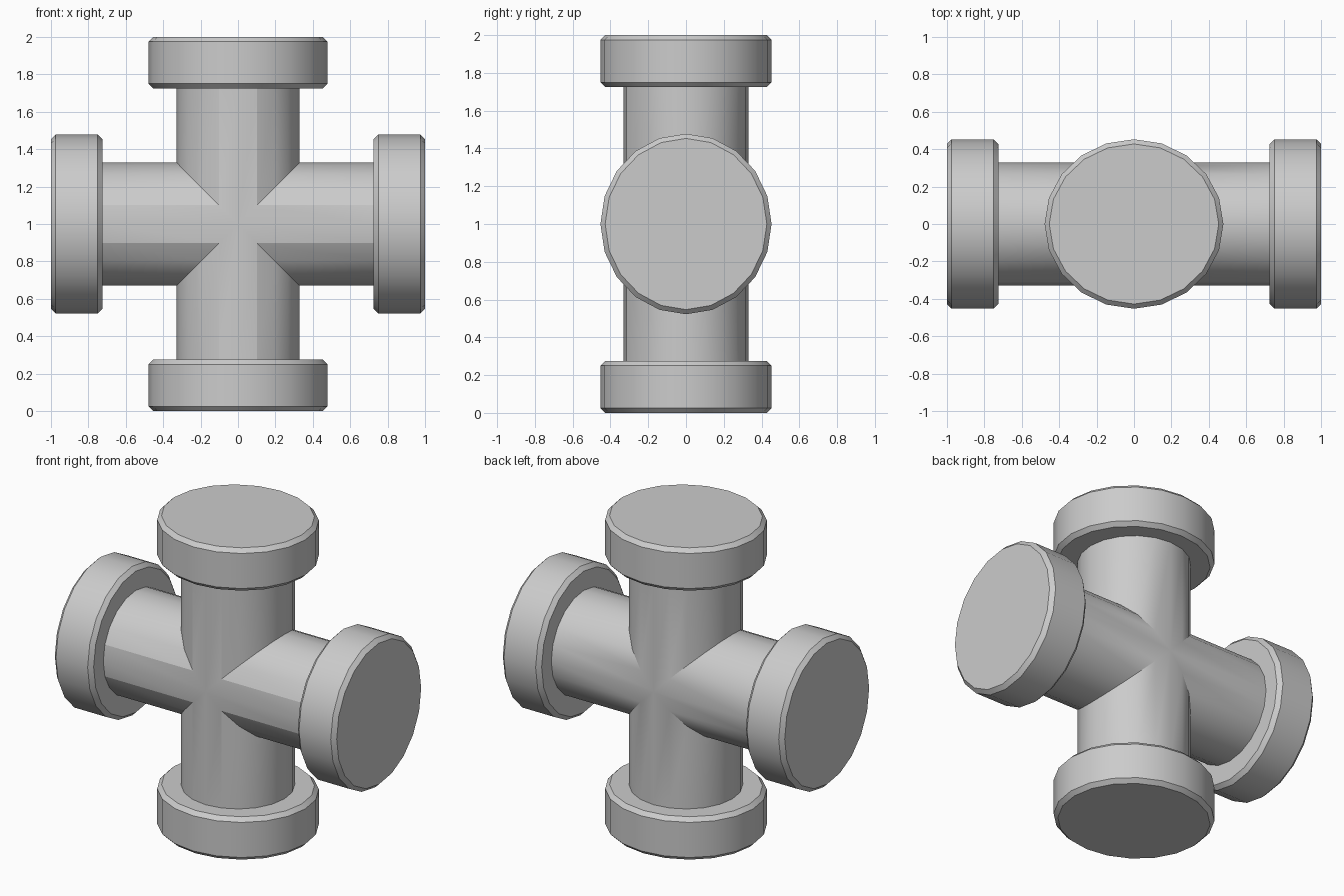
import bpy, bmesh
from math import sin, cos, pi, radians
from mathutils import Vector, Matrix

cube = bpy.data.objects.get("Cube")
if cube:
    bpy.data.objects.remove(cube, do_unlink=True)

SIDES = 20
PIPE_R = 0.33
CAP_WIDE, CAP_DEEP = 0.478, 0.453     # caps are slightly oval
CAP_THICK, BEVEL = 0.275, 0.025
CENTRE = Vector((0, 0, 1))

grey = bpy.data.materials.new("pipe grey")
grey.use_nodes = True
colour = (0.6, 0.6, 0.6, 1)
grey.diffuse_color = colour
grey.node_tree.nodes["Principled BSDF"].inputs["Base Color"].default_value = colour

# Quarter turns about y that aim an upright arm in each direction
ARMS = {"top": 0, "left": 1, "bottom": 2, "right": 3}


def turn(quarters):
    return Matrix.Translation(CENTRE) @ Matrix.Rotation(quarters * pi / 2, 4, "Y")


def ring(bm, matrix, rx, ry, height):
    """One loop of vertices; height is a function of the local x."""
    verts = []
    for i in range(SIDES):
        a = 2 * pi * i / SIDES
        x, y = rx * cos(a), ry * sin(a)
        verts.append(bm.verts.new(matrix @ Vector((x, y, height(x)))))
    return verts


def bridge(bm, low, high):
    for i in range(SIDES):
        j = (i + 1) % SIDES
        bm.faces.new((low[i], low[j], high[j], high[i]))


def finish(bm, name):
    bmesh.ops.recalc_face_normals(bm, faces=bm.faces[:])
    mesh = bpy.data.meshes.new(name)
    bm.to_mesh(mesh)
    bm.free()
    mesh.materials.append(grey)
    obj = bpy.data.objects.new(name, mesh)
    bpy.context.collection.objects.link(obj)
    bpy.ops.object.select_all(action="DESELECT")
    obj.select_set(True)
    bpy.context.view_layer.objects.active = obj
    bpy.ops.object.shade_smooth_by_angle(angle=radians(30))
    return obj


# Four pipe arms mitred together at the middle
bm = bmesh.new()
for quarters in ARMS.values():
    m = turn(quarters)
    inner = ring(bm, m, PIPE_R, PIPE_R, abs)
    outer = ring(bm, m, PIPE_R, PIPE_R, lambda x: 1 - CAP_THICK)
    bridge(bm, inner, outer)
bmesh.ops.remove_doubles(bm, verts=bm.verts[:], dist=0.0005)
pipe = finish(bm, "cross_pipe")

# Crisp edges beside the front strip of each arm
front_y = -PIPE_R * cos(2 * pi / SIDES)
for edge in pipe.data.edges:
    a, b = (pipe.data.vertices[i].co for i in edge.vertices)
    along = abs(a.x - b.x) < 0.001 or abs(a.z - b.z) < 0.001
    long_edge = (a - b).length > PIPE_R
    if along and long_edge and max(abs(a.y - front_y), abs(b.y - front_y)) < 0.001:
        edge.use_edge_sharp = True

# Bevelled end caps
for side, quarters in ARMS.items():
    bm = bmesh.new()
    m = turn(quarters)
    base = 1 - CAP_THICK
    levels = [(BEVEL, base), (0, base + BEVEL), (0, 1 - BEVEL), (BEVEL, 1)]
    rings = [ring(bm, m, CAP_WIDE - inset, CAP_DEEP - inset, lambda x, h=h: h)
             for inset, h in levels]
    for low, high in zip(rings, rings[1:]):
        bridge(bm, low, high)
    bm.faces.new(rings[0][::-1])
    bm.faces.new(rings[-1])
    finish(bm, side + "_end_cap")
